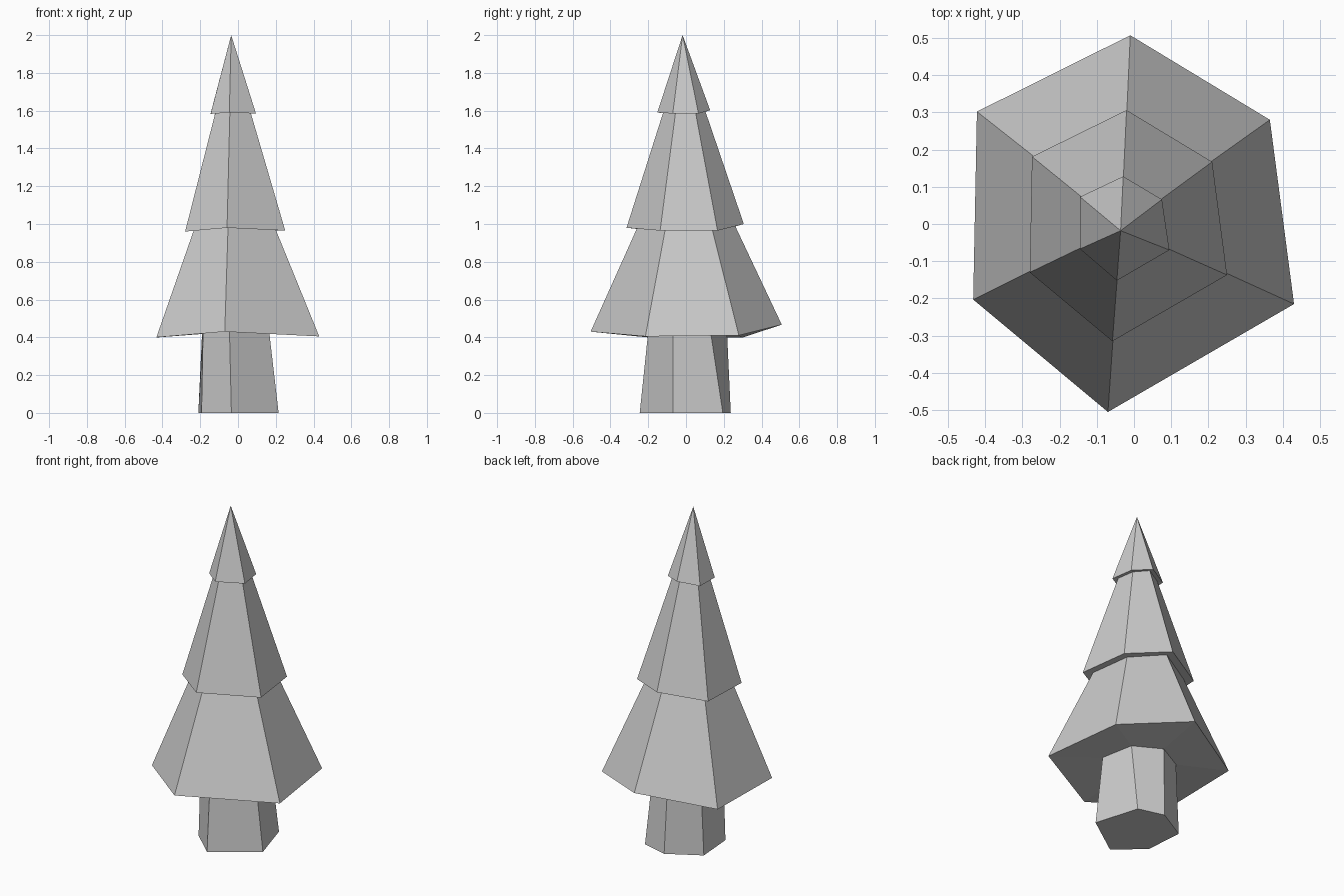
import bpy
import bmesh

if "Cube" in bpy.data.objects:
    bpy.data.objects.remove(bpy.data.objects["Cube"])


def inset(ring, s, lift):
    """Shrink a ring about its centre and raise it, giving a tier's tucked-in edge."""
    cx = sum(p[0] for p in ring) / len(ring)
    cy = sum(p[1] for p in ring) / len(ring)
    return [(cx + (x - cx) * s, cy + (y - cy) * s, z + lift) for x, y, z in ring]


def loft(name, rings, apex=None, cap_bottom=False):
    """Skin a stack of six-sided rings, optionally closed to a point."""
    bm = bmesh.new()
    loops = [[bm.verts.new(p) for p in r] for r in rings]
    n = len(rings[0])
    for a, b in zip(loops, loops[1:]):
        for i in range(n):
            j = (i + 1) % n
            bm.faces.new((a[i], a[j], b[j], b[i]))
    if apex:
        tip = bm.verts.new(apex)
        for i in range(n):
            bm.faces.new((loops[-1][i], loops[-1][(i + 1) % n], tip))
    if cap_bottom:
        bm.faces.new(loops[0][::-1])
    mesh = bpy.data.meshes.new(name)
    bm.to_mesh(mesh)
    bm.free()
    bpy.context.collection.objects.link(bpy.data.objects.new(name, mesh))


# Hand-cut, slightly irregular hexagons, anticlockwise from the front corner
trunk_base = [(-.035, -.245, 0), (.215, -.07, 0), (.137, .195, 0),
              (-.02, .237, 0), (-.21, .13, 0), (-.193, -.10, 0)]
trunk_top = [(-.045, -.20, .43), (.165, -.07, .43), (.127, .13, .43),
             (-.03, .217, .43), (-.19, .13, .43), (-.185, -.09, .43)]
low = [(-.07, -.505, .43), (.43, -.215, .405), (.365, .28, .41),
       (-.01, .507, .467), (-.422, .302, .40), (-.432, -.203, .40)]
mid = [(-.058, -.315, .98), (.25, -.137, .965), (.21, .167, .965),
       (-.02, .306, 1.0), (-.274, .181, .965), (-.28, -.13, .96)]
high = [(-.046, -.152, 1.59), (.095, -.07, 1.585), (.075, .066, 1.585),
        (-.029, .128, 1.602), (-.145, .073, 1.585), (-.145, -.067, 1.583)]
mid_in = inset(mid, .82, .005)
high_in = inset(high, .78, .005)

# Trunk
loft("trunk", [trunk_base, trunk_top], cap_bottom=True)
# Foliage tiers: underside, then sloping sides
loft("lower_foliage", [trunk_top, low, mid_in])
loft("middle_foliage", [mid_in, mid, high_in])
loft("top_foliage", [high_in, high], apex=(-.036, -.018, 2.0))
